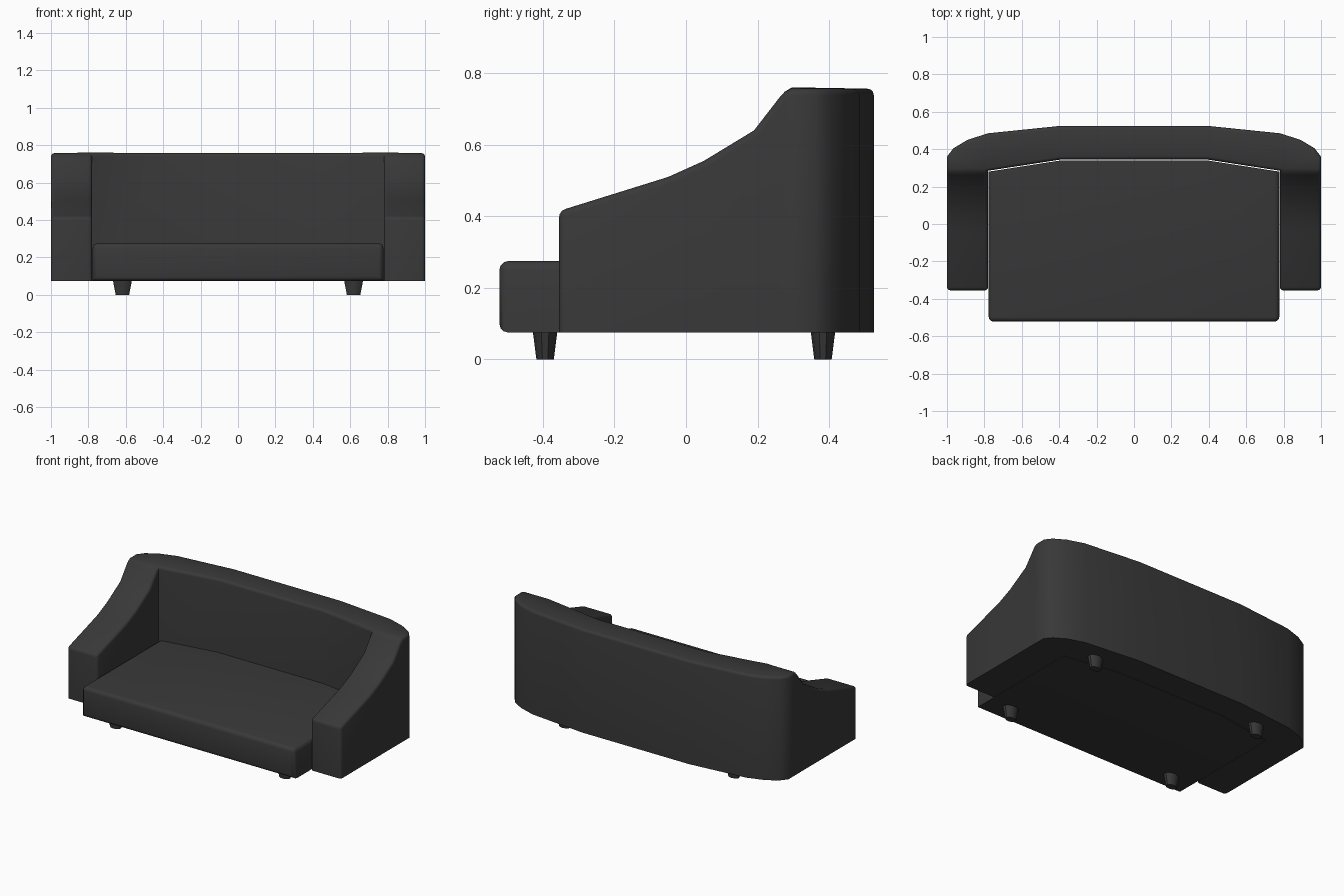
import bpy, bmesh, math
from mathutils import Matrix

if "Cube" in bpy.data.objects:
    bpy.data.objects.remove(bpy.data.objects["Cube"])

BASE = 0.075


def make_material(name, rgb):
    mat = bpy.data.materials.new(name)
    mat.use_nodes = True
    mat.diffuse_color = (*rgb, 1)
    mat.node_tree.nodes["Principled BSDF"].inputs["Base Color"].default_value = (*rgb, 1)
    return mat


charcoal = make_material("charcoal fabric", (0.04, 0.04, 0.04))


def finish(name, bm):
    bmesh.ops.recalc_face_normals(bm, faces=bm.faces[:])
    mesh = bpy.data.meshes.new(name)
    bm.to_mesh(mesh)
    bm.free()
    mesh.materials.append(charcoal)
    obj = bpy.data.objects.new(name, mesh)
    bpy.context.collection.objects.link(obj)
    bpy.ops.object.select_all(action='DESELECT')
    obj.select_set(True)
    bpy.context.view_layer.objects.active = obj
    bpy.ops.object.shade_smooth_by_angle(angle=math.radians(40))
    return obj


# Wraparound arms and back: stations swept along a U, each with outer and inner plan points
arm_profile = [(-0.355, 0.415), (-0.05, 0.51), (0.05, 0.555), (0.19, 0.64),
               (0.262, 0.733), (0.276, 0.748)]
half = [((1, y), (0.78, y), z) for y, z in arm_profile]
corner = (0.78, 0.285)
half += [(p, corner, 0.757) for p in
         [(1, 0.295), (1, 0.36), (0.965, 0.405), (0.89, 0.45), (0.78, 0.485)]]
half.append(((0.39, 0.525), (0.39, 0.345), 0.757))
stations = half + [((-o[0], o[1]), (-i[0], i[1]), z) for o, i, z in reversed(half)]

bm = bmesh.new()
rings = []
for outer, inner, z in stations:
    rings.append([bm.verts.new((*p, h)) for p, h in
                  ((outer, BASE), (outer, z), (inner, z), (inner, BASE))])
for a, b in zip(rings, rings[1:]):
    for k in range(4):
        n = (k + 1) % 4
        bm.faces.new((a[k], a[n], b[n], b[k]))
bm.faces.new(rings[0])
bm.faces.new(rings[-1])
bmesh.ops.remove_doubles(bm, verts=bm.verts[:], dist=0.0005)
bmesh.ops.recalc_face_normals(bm, faces=bm.faces[:])

# Soften the long top rims and the front edges of the arms
rim = []
for e in bm.edges:
    if len(e.link_faces) != 2 or max(v.co.z for v in e.verts) < BASE + 0.01:
        continue
    if e.is_convex and e.calc_face_angle() > math.radians(60):
        rim.append(e)
bmesh.ops.bevel(bm, geom=rim, offset=0.018, segments=3, profile=0.5,
                affect='EDGES', clamp_overlap=True)
finish("arms_and_back", bm)

# Seat cushion, its rear edge following the inside of the back
outline = [(-0.777, -0.522), (0.777, -0.522), (0.777, 0.28), (0.39, 0.34),
           (-0.39, 0.34), (-0.777, 0.28)]
bm = bmesh.new()
base = bm.faces.new([bm.verts.new((x, y, BASE)) for x, y in outline])
top = bmesh.ops.extrude_face_region(bm, geom=[base], use_keep_orig=True)["geom"]
bmesh.ops.translate(bm, vec=(0, 0, 0.2),
                    verts=[g for g in top if isinstance(g, bmesh.types.BMVert)])
bmesh.ops.recalc_face_normals(bm, faces=bm.faces[:])
front = [e for e in bm.edges if any(v.co.y < -0.5 for v in e.verts)
         and not (abs(e.verts[0].co.y - e.verts[1].co.y) > 0.1
                  and e.verts[0].co.z < 0.1)]
bmesh.ops.bevel(bm, geom=front, offset=0.025, segments=3, profile=0.5,
                affect='EDGES', clamp_overlap=True)
finish("seat_cushion", bm)

# Four tapered oval feet
for side, x in (("right", -0.618), ("left", 0.618)):
    for end, y in (("front", -0.394), ("back", 0.383)):
        bm = bmesh.new()
        bmesh.ops.create_cone(
            bm, cap_ends=True, segments=10, radius1=0.038, radius2=0.054, depth=BASE + 0.005,
            matrix=Matrix.Translation((x, y, (BASE + 0.005) / 2)) @ Matrix.Diagonal((1, 0.64, 1, 1)))
        finish(f"{end}_{side}_foot", bm)
